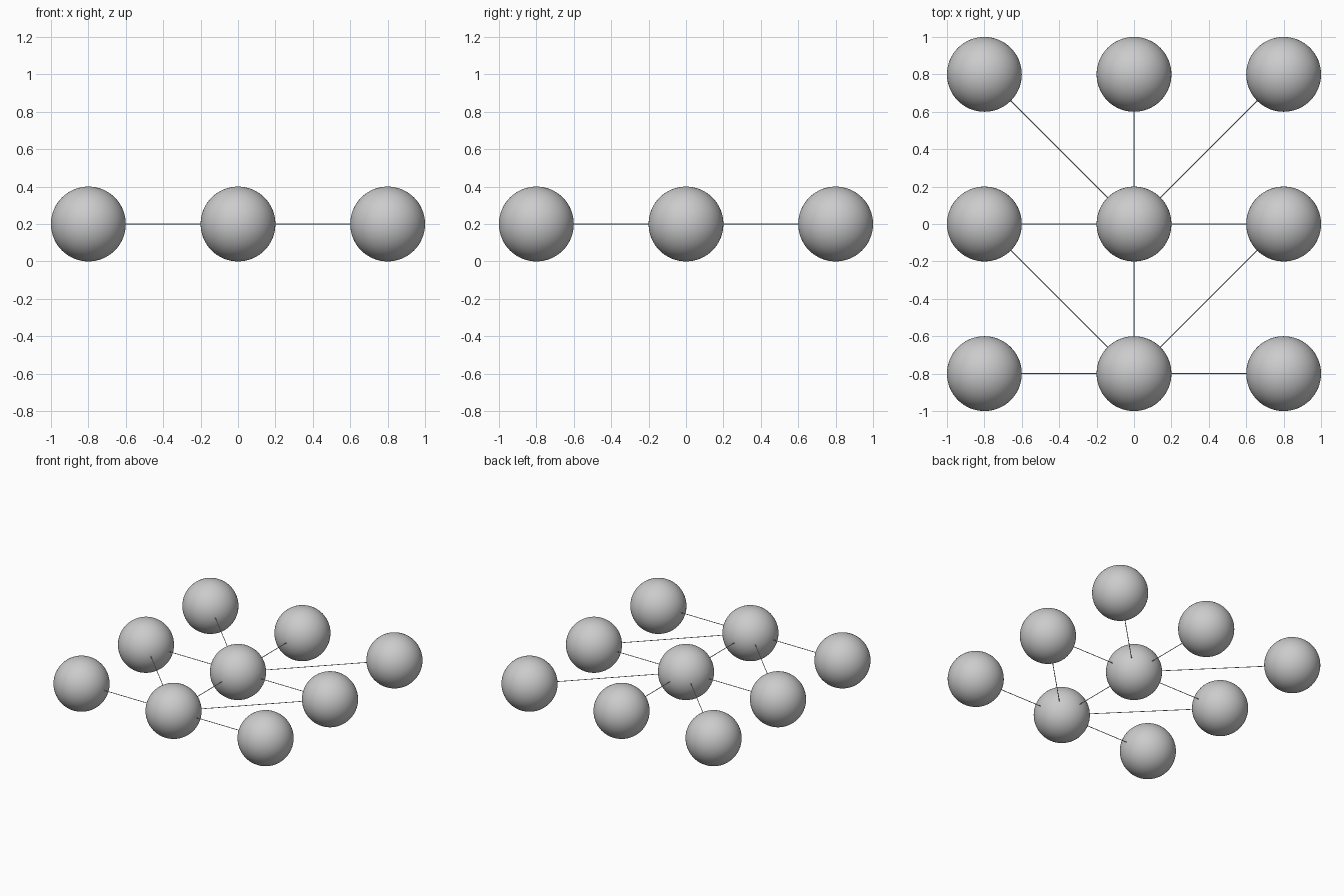
import bpy
from mathutils import Vector

if "Cube" in bpy.data.objects:
    bpy.data.objects.remove(bpy.data.objects["Cube"])

R = 0.2        # ball radius
STEP = 0.8     # grid spacing
ROD = 0.0025   # thin connector radius


def pos(cell):
    return Vector((cell[0] * STEP, cell[1] * STEP, R))


def ball(cell):
    bpy.ops.mesh.primitive_uv_sphere_add(segments=64, ring_count=32, radius=R, location=pos(cell))
    bpy.context.object.name = "ball"
    bpy.ops.object.shade_smooth()


def rod(a, b):
    # Thin rod spanning between the facing surfaces of two balls
    p, q = pos(a), pos(b)
    d = q - p
    bpy.ops.mesh.primitive_cylinder_add(vertices=8, radius=ROD, depth=d.length - 2 * R + 0.01,
                                        location=(p + q) / 2)
    ob = bpy.context.object
    ob.name = "connecting_rod"
    ob.rotation_euler = d.to_track_quat('Z', 'Y').to_euler()
    bpy.ops.object.shade_smooth_by_angle()


# Three by three grid of balls
for x in (-1, 0, 1):
    for y in (-1, 0, 1):
        ball((x, y))

# Rods from the two hub balls
hub, front = (0, 0), (0, -1)
for end in ((-1, 1), (0, 1), (1, 1), (-1, 0), (1, 0), front):
    rod(hub, end)
for end in ((-1, 0), (1, 0), (-1, -1), (1, -1)):
    rod(front, end)
